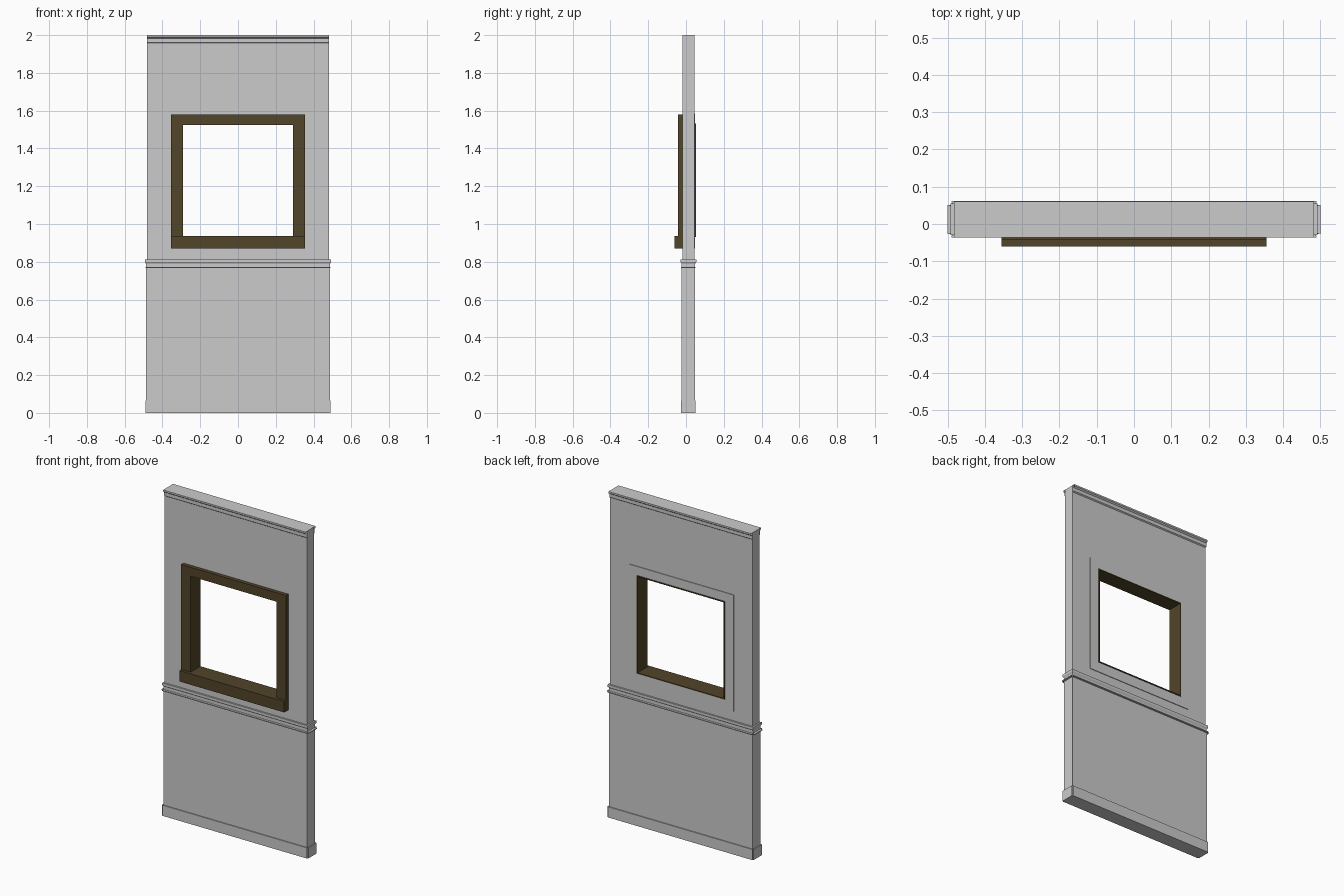
import bpy, bmesh
from mathutils import Matrix, Vector

if "Cube" in bpy.data.objects:
    bpy.data.objects.remove(bpy.data.objects["Cube"])

CY = 0.0125              # wall centre line in y
HX, HY = 0.483, 0.032    # wall half sizes

brown = bpy.data.materials.new("brown_wood")
brown.diffuse_color = (0.085, 0.058, 0.022, 1)
brown.use_nodes = True
brown.node_tree.nodes["Principled BSDF"].inputs["Base Color"].default_value = brown.diffuse_color


def finish(name, bm, mat=None, normals=True):
    if normals:
        bmesh.ops.recalc_face_normals(bm, faces=bm.faces)
    me = bpy.data.meshes.new(name)
    bm.to_mesh(me)
    bm.free()
    ob = bpy.data.objects.new(name, me)
    bpy.context.collection.objects.link(ob)
    if mat:
        me.materials.append(mat)
    return ob


def box(name, x, y0, y1, z0, z1, mat=None):
    bm = bmesh.new()
    m = Matrix.Translation((0, (y0 + y1) / 2, (z0 + z1) / 2)) @ Matrix.Diagonal((2 * x, y1 - y0, z1 - z0, 1))
    bmesh.ops.create_cube(bm, size=1, matrix=m)
    return finish(name, bm, mat)


def ring(name, outer, inner, y0, y1, mat=None):
    """Rectangular frame; outer and inner are (half width, z low, z high)."""
    bm = bmesh.new()
    loops = []
    for (w, lo, hi), y in ((outer, y0), (outer, y1), (inner, y1), (inner, y0)):
        loops.append([bm.verts.new((x, y, z)) for x, z in ((-w, lo), (w, lo), (w, hi), (-w, hi))])
    for i in range(4):
        a, b = loops[i], loops[(i + 1) % 4]
        for j in range(4):
            k = (j + 1) % 4
            bm.faces.new((a[j], a[k], b[k], b[j]))
    return finish(name, bm, mat)


def strip(name, profile, side):
    """Open moulding sheet; profile points are (outward, z, extra half length)."""
    bm = bmesh.new()
    along, depth = (HX, HY) if side in ("front", "back") else (HY, HX)
    out, run = {"front": ((0, -1, 0), (1, 0, 0)), "back": ((0, 1, 0), (-1, 0, 0)),
                "right": ((1, 0, 0), (0, 1, 0)), "left": ((-1, 0, 0), (0, -1, 0))}[side]
    out, run = Vector(out), Vector(run)
    rows = []
    for o, z, extra in profile:
        c = out * (depth + o) + Vector((0, CY, z))
        rows.append([bm.verts.new(c + run * s * (along + extra)) for s in (-1, 1)])
    for a, b in zip(rows, rows[1:]):
        bm.faces.new((a[0], b[0], b[1], a[1]))
    return finish(f"{name}_{side}", bm, normals=False)


# wall slab with window opening
ring("wall", (HX, 0, 2), (0.298, 0.931, 1.531), CY - HY, CY + HY)

# wainscot with chair rail and baseboard, wrapped on all four sides
wainscot = [(0, 0.813, 0.01), (0.01, 0.813, 0.01), (0.01, 0.799, 0.01),
            (0.004, 0.79, 0.004), (0.004, 0.772, 0.004), (0.017, 0.772, 0.007),
            (0.017, 0.767, 0.007), (0.006, 0.767, 0.004), (0.006, 0.065, 0.004),
            (0.012, 0.065, 0.007), (0.012, 0, 0.007), (0, 0, 0.007)]
for side in ("front", "back", "left", "right"):
    strip("wainscot", wainscot, side)

# crown moulding on front and back only
crown = [(0, 2, 0), (0.0165, 2, 0), (0.0165, 1.99, 0), (0.007, 1.983, 0),
         (0.007, 1.962, 0), (0, 1.957, 0)]
for side in ("front", "back"):
    strip("crown", crown, side)

# window casing, sill and lining
opening = (0.292, 0.937, 1.525)
ring("window_casing", (0.355, 0.9, 1.58), opening, -0.043, CY - HY, brown)
box("window_sill", 0.355, -0.06, CY - HY, 0.87, 0.937, brown)
ring("window_lining", (0.298, 0.931, 1.531), opening, CY - HY, 0.053, brown)

# flat grey casing on the back
ring("back_casing", (0.355, 0.87, 1.585), (0.298, 0.931, 1.531), CY + HY, 0.0485)
